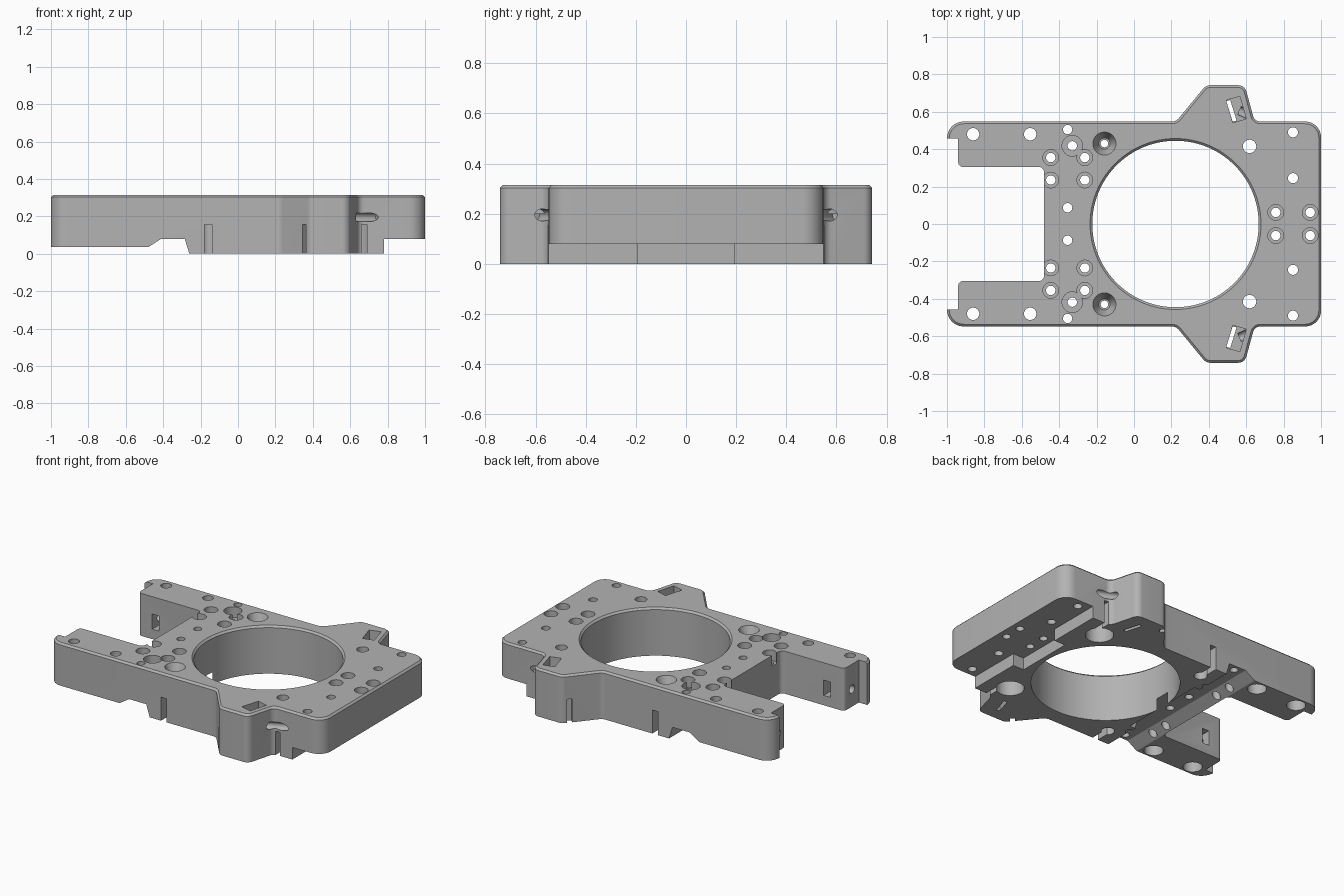
import bpy, bmesh, math
from mathutils import Vector, Matrix

if "Cube" in bpy.data.objects:
    bpy.data.objects.remove(bpy.data.objects["Cube"])

TOP = 0.315
metal = bpy.data.materials.new("grey metal")
metal.diffuse_color = (0.45, 0.45, 0.45, 1)
metal.use_nodes = True
metal.node_tree.nodes["Principled BSDF"].inputs["Base Color"].default_value = metal.diffuse_color


def rounded(corners, seg=8):
    """Outline points from (x, y, radius) corners."""
    pts = []
    for i, (x, y, r) in enumerate(corners):
        p = Vector((x, y))
        if r == 0:
            pts.append(p)
            continue
        a = (Vector(corners[i - 1][:2]) - p).normalized()
        b = (Vector(corners[(i + 1) % len(corners)][:2]) - p).normalized()
        half = a.angle(b) / 2
        c = p + (a + b).normalized() * (r / math.sin(half))
        v0 = p + a * (r / math.tan(half)) - c
        v1 = p + b * (r / math.tan(half)) - c
        turn = math.atan2(v0.x * v1.y - v0.y * v1.x, v0.dot(v1))
        for k in range(seg + 1):
            pts.append(c + Matrix.Rotation(turn * k / seg, 2) @ v0)
    return pts


def prism(name, pts, z0, z1, chamfer=0):
    """Extruded outline, optionally with a chamfered top rim."""
    bm = bmesh.new()
    face = bm.faces.new([bm.verts.new((p[0], p[1], z0)) for p in pts])
    ext = bmesh.ops.extrude_face_region(bm, geom=[face])["geom"]
    bmesh.ops.translate(bm, vec=(0, 0, z1 - z0),
                        verts=[g for g in ext if isinstance(g, bmesh.types.BMVert)])
    bmesh.ops.recalc_face_normals(bm, faces=bm.faces)
    if chamfer:
        rim = [e for e in bm.edges if all(v.co.z > z1 - 1e-5 for v in e.verts)]
        bmesh.ops.bevel(bm, geom=rim, offset=chamfer, segments=1, affect='EDGES')
    return finish(name, bm)


def finish(name, bm):
    me = bpy.data.meshes.new(name)
    bm.to_mesh(me)
    bm.free()
    ob = bpy.data.objects.new(name, me)
    bpy.context.collection.objects.link(ob)
    return ob


cutters = []


def cut_box(x0, x1, y0, y1, z0, z1):
    cutters.append(prism("cutter", [(x0, y0), (x1, y0), (x1, y1), (x0, y1)], z0, z1))


def cut_tilted(x, y, w, h, angle, z0, z1):
    rot = Matrix.Rotation(angle, 2)
    pts = [Vector((x, y)) + rot @ Vector((sx * w / 2, sy * h / 2))
           for sx, sy in ((-1, -1), (1, -1), (1, 1), (-1, 1))]
    cutters.append(prism("cutter", pts, z0, z1))


def cut_round(x, y, z0, z1, r0, r1=None, seg=24):
    bm = bmesh.new()
    bmesh.ops.create_cone(bm, cap_ends=True, segments=seg, radius1=r0,
                          radius2=r0 if r1 is None else r1, depth=z1 - z0,
                          matrix=Matrix.Translation((x, y, (z0 + z1) / 2)))
    cutters.append(finish("cutter", bm))


def cut_rod(centre, direction, length, r):
    bm = bmesh.new()
    rot = Vector(direction).to_track_quat('Z', 'Y').to_matrix().to_4x4()
    bmesh.ops.create_cone(bm, cap_ends=True, segments=24, radius1=r, radius2=r,
                          depth=length, matrix=Matrix.Translation(centre) @ rot)
    cutters.append(finish("cutter", bm))


# plate body with two side ears
upper = [(1, 0.548, 0.085), (0.645, 0.548, 0.04), (0.592, 0.742, 0.045),
         (0.385, 0.742, 0.05), (0.225, 0.548, 0.05), (-1, 0.548, 0.09)]
lower = [(x, -y, r) for x, y, r in reversed(upper)]
plate = prism("mounting_plate", rounded(upper + lower), 0, TOP, 0.012)

# open bay between the arms, with stepped arm ends
bay = [(-1.1, -0.457, 0), (-0.94, -0.457, 0), (-0.94, -0.305, 0.025), (-0.48, -0.305, 0.03)]
bay += [(x, -y, r) for x, y, r in reversed(bay)]
cutters.append(prism("cutter", rounded(bay, 5), -0.1, 0.5))

# main bore and its chamfered rim
cut_round(0.222, 0, -0.1, 0.5, 0.445, seg=96)
cut_round(0.222, 0, TOP - 0.012, TOP + 0.004, 0.445, 0.461, seg=96)

# raised underside: arms, cross strip and far end
side = [(-1.1, -0.1), (-0.26, -0.1), (-0.26, 0), (-0.285, 0.08),
        (-0.41, 0.08), (-0.48, 0.035), (-1.1, 0.035)]
under = prism("cutter", side, -0.8, 0.8)
under.data.transform(Matrix.Rotation(math.pi / 2, 4, 'X'))
cutters.append(under)
cut_box(0.78, 1.1, -0.8, 0.8, -0.1, 0.08)
cut_box(0.70, 0.80, -0.192, 0.192, -0.1, 0.08)
cut_box(-0.30, -0.22, -0.30, 0.30, -0.1, 0.08)

for s in (1, -1):
    # plain through holes
    for x, y, r in ((-0.86, 0.48, 0.033), (-0.555, 0.48, 0.033), (-0.355, 0.505, 0.025),
                    (-0.355, 0.087, 0.025), (0.85, 0.49, 0.027), (0.85, 0.245, 0.027),
                    (0.618, 0.415, 0.036)):
        cut_round(x, s * y, -0.1, 0.5, r)
    # counterbored screw holes
    for x, y, big, small in ((-0.445, 0.235, 0.042, 0.025), (-0.263, 0.235, 0.042, 0.025),
                             (-0.445, 0.355, 0.042, 0.025), (-0.263, 0.355, 0.042, 0.025),
                             (0.758, 0.062, 0.042, 0.025), (0.942, 0.062, 0.042, 0.025),
                             (-0.33, 0.418, 0.055, 0.025)):
        cut_round(x, s * y, -0.1, 0.5, small)
        cut_round(x, s * y, TOP - 0.07, 0.5, big)
    # countersunk holes with side slots
    cut_round(-0.158, s * 0.43, -0.1, 0.5, 0.02)
    cut_round(-0.158, s * 0.43, TOP - 0.08, TOP + 0.01, 0.03, 0.066)
    cut_round(-0.158, s * 0.43, -0.1, 0.155, 0.04)
    cut_box(-0.178, -0.138, min(s * 0.43, s * 0.7), max(s * 0.43, s * 0.7), -0.1, 0.155)
    # underside bores
    for x in (-0.86, -0.555):
        cut_round(x, s * 0.48, -0.1, 0.12, 0.058)
    cut_round(0.618, s * 0.415, -0.1, 0.155, 0.085)
    cut_box(0.66, 0.69, min(s * 0.42, s * 0.8), max(s * 0.42, s * 0.8), -0.1, 0.155)
    # ear pocket, its through slit, edge notch and cross hole
    cut_tilted(0.547, s * 0.612, 0.075, 0.125, s * 0.27, 0.20, 0.5)
    cut_tilted(0.521, s * 0.605, 0.022, 0.115, s * 0.30, -0.1, 0.5)
    cut_tilted(0.355, s * 0.706, 0.03, 0.06, s * 0.69, -0.1, 0.155)
    cut_rod((0.655, s * 0.565, 0.195), (-0.11, s * 0.05, 0), 0.2, 0.024)
    # arm windows and end holes
    cut_box(-0.84, -0.79, min(s * 0.2, s * 0.40), max(s * 0.2, s * 0.40), 0.10, 0.20)
    cut_rod((-0.9, s * 0.385, 0.15), (1, 0, 0), 0.2, 0.027)

# apply the cuts one by one
for c in cutters:
    c.hide_render = True
    mod = plate.modifiers.new("cut", 'BOOLEAN')
    mod.operation = 'DIFFERENCE'
    mod.solver = 'EXACT'
    mod.object = c
mesh = bpy.data.meshes.new_from_object(
    plate.evaluated_get(bpy.context.evaluated_depsgraph_get()))
plate.modifiers.clear()
plate.data = mesh
for c in cutters:
    bpy.data.objects.remove(c)

plate.data.materials.clear()
plate.data.materials.append(metal)
bpy.context.view_layer.objects.active = plate
plate.select_set(True)
bpy.ops.object.shade_smooth_by_angle(angle=math.radians(30))
